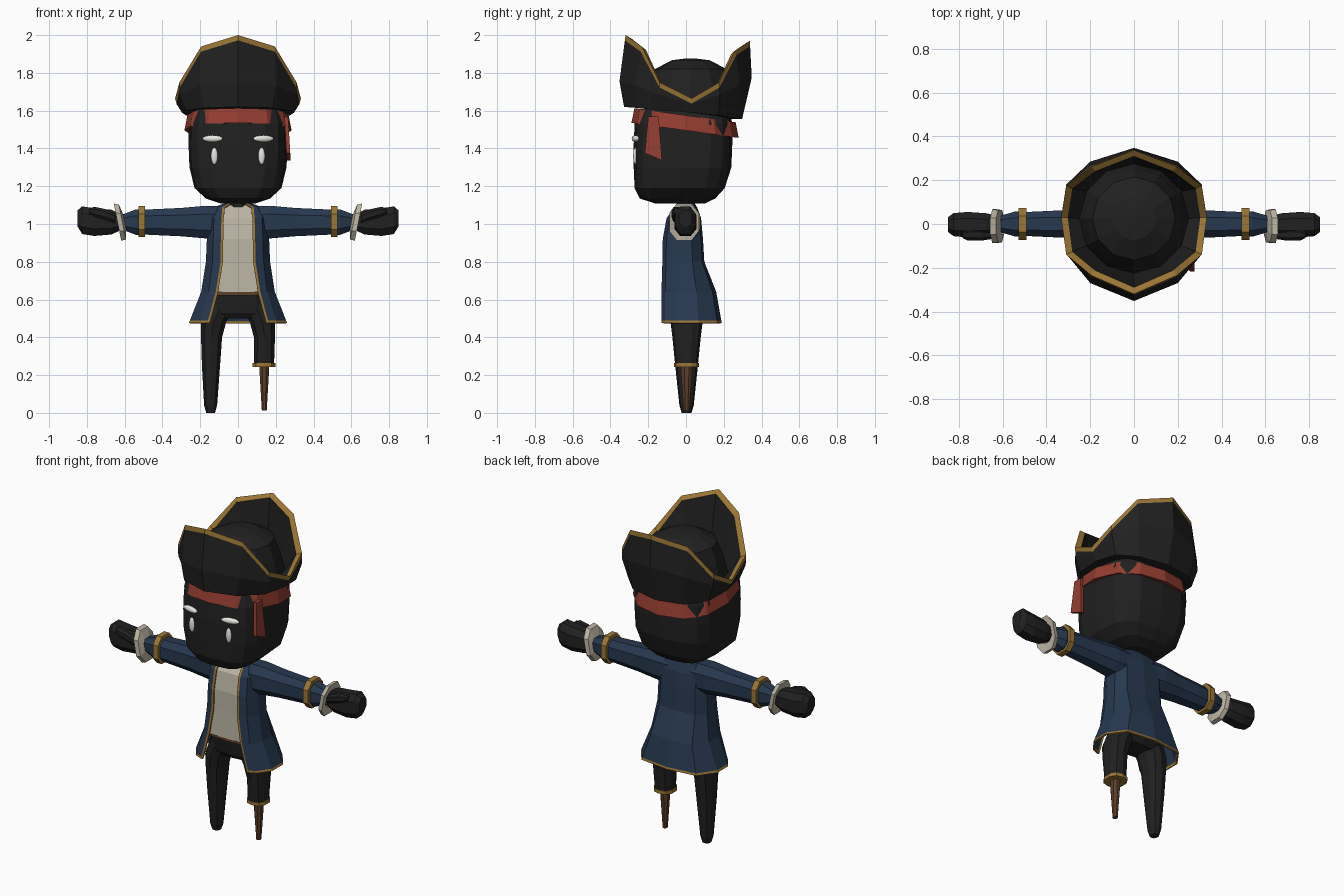
import bpy, bmesh, math
from mathutils import Vector

if "Cube" in bpy.data.objects:
    bpy.data.objects.remove(bpy.data.objects["Cube"])


def material(name, rgb):
    m = bpy.data.materials.new(name)
    m.diffuse_color = (*rgb, 1)
    m.use_nodes = True
    m.node_tree.nodes["Principled BSDF"].inputs["Base Color"].default_value = m.diffuse_color
    return m


BLACK = material("black", (0.015, 0.015, 0.015))
NAVY = material("navy", (0.02, 0.04, 0.08))
RED = material("red", (0.30, 0.047, 0.03))
GOLD = material("gold", (0.33, 0.18, 0.035))
CREAM = material("cream", (0.50, 0.46, 0.37))
BROWN = material("brown", (0.11, 0.05, 0.023))
WHITE = material("white", (0.85, 0.85, 0.82))


def ring(c, a, b, axis="z", n=8, p=2.0, turn=0.5):
    """Superellipse loop: around z uses (x, y) radii, around x uses (y, z) radii."""
    pts = []
    for i in range(n):
        t = 2 * math.pi * (i + turn) / n
        u = math.copysign(abs(math.cos(t)) ** (2 / p), math.cos(t)) * a
        v = math.copysign(abs(math.sin(t)) ** (2 / p), math.sin(t)) * b
        pts.append(Vector(c) + Vector((u, v, 0) if axis == "z" else (0, u, v)))
    return pts


def loft(name, rings, mats, caps=True, closed=True, rule=None):
    """Skin rings; mats is one material or one per band; rule(band, column) overrides the slot."""
    mats = mats if isinstance(mats, list) else [mats] * (len(rings) - 1)
    slots = list(dict.fromkeys(mats))
    if rule:
        slots = [NAVY, GOLD]
    bm = bmesh.new()
    vs = [[bm.verts.new(p) for p in r] for r in rings]
    n = len(rings[0])
    for k in range(len(rings) - 1):
        for i in range(n if closed else n - 1):
            j = (i + 1) % n
            f = bm.faces.new((vs[k][i], vs[k][j], vs[k + 1][j], vs[k + 1][i]))
            f.material_index = rule(k, i) if rule else slots.index(mats[k])
    if caps:
        bm.faces.new(vs[0][::-1]).material_index = slots.index(mats[0])
        bm.faces.new(vs[-1]).material_index = slots.index(mats[-1])
    bmesh.ops.recalc_face_normals(bm, faces=bm.faces)
    me = bpy.data.meshes.new(name)
    bm.to_mesh(me)
    bm.free()
    for m in slots:
        me.materials.append(m)
    ob = bpy.data.objects.new(name, me)
    bpy.context.collection.objects.link(ob)
    return ob


# Head: rounded block with a flat face (z, half width, front y, back y)
head = [(1.108, .09, -.16, .10), (1.135, .17, -.245, .155), (1.19, .23, -.272, .205),
        (1.30, .257, -.277, .24), (1.42, .262, -.277, .245), (1.53, .26, -.272, .245), (1.61, .24, -.25, .23)]
loft("head", [ring((0, (f + b) / 2, z), w, (b - f) / 2, n=16, p=3.3, turn=0) for z, w, f, b in head], BLACK)
loft("neck", [ring((0, 0, z), .06, .05) for z in (1.04, 1.13)], BLACK)

# Eyes and brows
for s in (1, -1):
    for name, x, z, size, turn in (("eye", .125, 1.36, (.018, .012, .045), 0),
                                   ("brow", .135, 1.452, (.056, .016, .018), .22)):
        bpy.ops.mesh.primitive_uv_sphere_add(segments=12, ring_count=8, radius=1, location=(s * x, -.268, z))
        ob = bpy.context.object
        ob.name, ob.scale, ob.rotation_euler = name, size, (0, 0, s * turn)
        ob.data.materials.append(WHITE)
        bpy.ops.object.shade_smooth()


# Headband, tilted down towards the back, with a hanging tail
def band(r, z):
    pts = ring((0, -.005, z), r, r, n=12, p=2.4, turn=0)
    for v in pts:
        v.z -= v.y * .14
    return pts


loft("headband", [band(.23, 1.575), band(.268, 1.575), band(.284, 1.495), band(.23, 1.50)], RED, caps=False)
tail = [(-.20, 1.57), (-.145, 1.57), (-.127, 1.337), (-.218, 1.375)]
loft("headband_tail", [[Vector((x + (1.57 - z) * .06, y, z)) for y, z in tail] for x in (.245, .265)], RED)


# Hat: half outlines from front to back, mirrored into 12-sided loops
def hat_loop(half):
    return [Vector(p) for p in half] + [Vector((-x, y, z)) for x, y, z in half[-2:0:-1]]


base = hat_loop([(0, -.328, 1.62), (.18, -.265, 1.615), (.275, -.13, 1.60), (.297, .03, 1.59),
                 (.275, .17, 1.575), (.18, .26, 1.56), (0, .297, 1.555)])
mid = hat_loop([(0, -.352, 1.755), (.2, -.27, 1.735), (.307, -.14, 1.685), (.325, .03, 1.635),
                (.31, .18, 1.685), (.2, .285, 1.74), (0, .348, 1.775)])
rim = hat_loop([(0, -.32, 2.0), (.195, -.235, 1.94), (.31, -.14, 1.75), (.333, .03, 1.665),
                (.31, .175, 1.75), (.195, .262, 1.92), (0, .338, 1.97)])
trim = [r.lerp(m, min(.9, .028 / (r - m).length)) for r, m in zip(rim, mid)]


def shrink(loop, k, dz):
    return [Vector((v.x * k, .02 + (v.y - .02) * k, v.z + dz)) for v in loop]


def dome(r, z):
    return [Vector((r * math.sin(t * math.pi / 6), .025 - r * math.cos(t * math.pi / 6), z)) for t in range(12)]


loft("hat", [shrink(base, .8, 0), base, mid, trim, rim, shrink(rim, .91, -.018), dome(.25, 1.63),
             dome(.225, 1.73), dome(.19, 1.82), dome(.10, 1.867), dome(.02, 1.877)],
     [BLACK, BLACK, BLACK, GOLD, GOLD] + [BLACK] * 5)

# Coat: open-fronted sheet (z, half opening, half width, front y, back y)
coat = [(.475, .15, .255, -.125, .185), (.488, .146, .25, -.125, .182), (.64, .105, .19, -.125, .155),
        (.80, .08, .165, -.12, .092), (.92, .078, .16, -.118, .085), (1.03, .075, .155, -.098, .075),
        (1.085, .07, .125, -.055, .055), (1.108, .03, .06, -.03, .04)]
sheets = []
for z, o, w, f, b in coat:
    half = [(o, f), (o + .012, f), (w * .8, f * .85), (w, f * .3), (w, b * .35), (w * .72, b * .88), (0, b)]
    sheets.append([Vector((x, y, z)) for x, y in half] + [Vector((-x, y, z)) for x, y in half[-2::-1]])
ob = loft("coat", sheets, NAVY, caps=False, closed=False, rule=lambda k, i: int(k == 0 or i in (0, 11)))
mod = ob.modifiers.new("thickness", "SOLIDIFY")
mod.thickness, mod.offset = .01, 0

# Shirt front behind the coat opening
loft("shirt", [[Vector((x, f + .003, z)) for x in (-o - .01, 0, o + .01)] for z, o, w, f, b in coat[2:]],
     CREAM, caps=False, closed=False)

# Belt and hips
loft("belt", [ring((0, .005, z), .165, .124, n=16, p=3.5, turn=0) for z in (.622, .655)], BROWN)
loft("hips", [ring((0, .005, z), w, d, n=12, p=3, turn=0) for z, w, d in
              ((.50, .10, .07), (.53, .155, .095), (.63, .155, .112))], BLACK)

# Legs: one whole, one ending in a peg (z, centre x, half width, half depth)
leg = [(.59, .08, .075, .09), (.48, .13, .07, .085), (.40, .14, .058, .075)]
whole = leg + [(.25, .143, .05, .06), (.04, .145, .036, .038), (.0, .145, .024, .026)]
short = leg + [(.25, .137, .056, .06)]
for name, s, rows in (("leg", -1, whole), ("peg_leg_thigh", 1, short)):
    loft(name, [ring((s * x, .003, z), a, b, n=10, p=2.4) for z, x, a, b in rows], BLACK)
loft("peg_cuff", [ring((.137, .003, z), .063, .066, n=10, p=2.4) for z in (.244, .264)], GOLD)
loft("peg", [ring((.139, .003, z), r, r * 1.2) for z, r in ((.25, .026), (.20, .026), (.012, .014))], BROWN)

# Sleeves, cuffs, frills and hands (x, centre z, half depth, half height)
for s in (1, -1):
    def tube(name, rows, mat, y=0, caps=True):
        return loft(name, [ring((s * x, y, z), a, b, axis="x", p=2.5) for x, z, a, b in rows], mat, caps)

    tube("sleeve", [(.08, 1.005, .075, .095), (.17, 1.01, .08, .092), (.30, 1.01, .068, .08),
                    (.50, 1.01, .058, .07), (.54, 1.01, .062, .072), (.63, 1.01, .034, .036)], NAVY)
    tube("sleeve_trim", [(.492, 1.013, .05, .06), (.492, 1.013, .078, .088),
                         (.527, 1.013, .078, .088), (.527, 1.013, .05, .06)], GOLD, caps=False)
    frill = tube("frill", [(.60, 1.01, .04, .045), (.612, 1.01, .078, .098),
                           (.638, 1.01, .083, .105), (.632, 1.01, .04, .05)], CREAM, -.01, False)
    for v in frill.data.vertices:
        v.co.x += s * (v.co.z - 1.01) * .2
    tube("hand", [(.61, 1.01, .035, .04), (.67, 1.01, .055, .07), (.76, 1.01, .062, .078),
                  (.825, 1.02, .056, .078), (.85, 1.03, .036, .045)], BLACK, -.003)
    tube("thumb", [(.65, 1.03, .02, .025), (.70, 1.05, .028, .03), (.76, 1.065, .027, .028),
                   (.785, 1.068, .015, .016)], BLACK, -.05)
